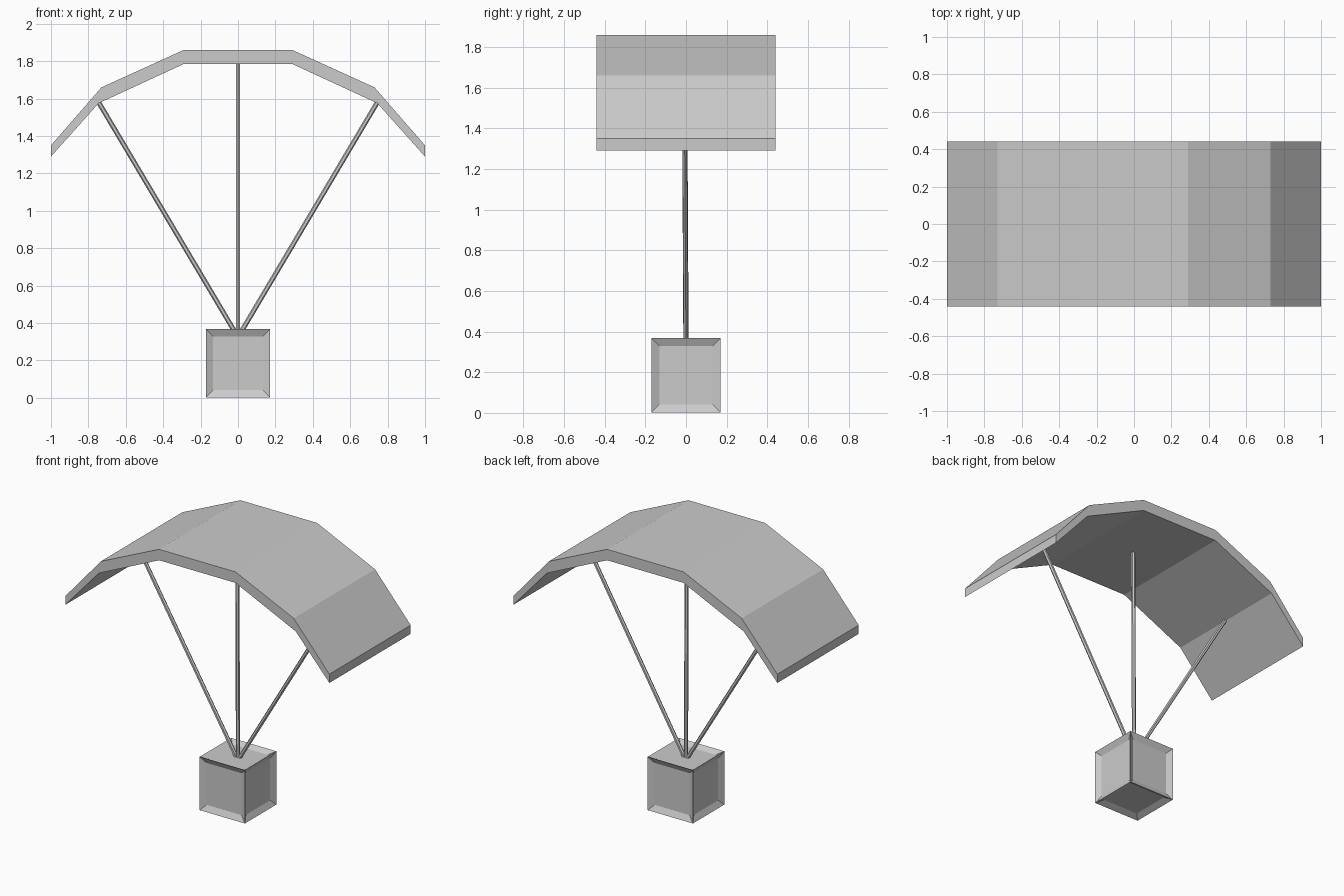
import bpy, bmesh
from mathutils import Vector, Matrix

cube = bpy.data.objects.get("Cube")
if cube:
    bpy.data.objects.remove(cube, do_unlink=True)

grey = bpy.data.materials.new("plain_grey")
grey.use_nodes = True
colour = (0.6, 0.6, 0.6, 1)
grey.diffuse_color = colour
grey.node_tree.nodes["Principled BSDF"].inputs["Base Color"].default_value = colour


def finish(name, bm):
    bmesh.ops.recalc_face_normals(bm, faces=bm.faces[:])
    mesh = bpy.data.meshes.new(name)
    bm.to_mesh(mesh)
    bm.free()
    mesh.materials.append(grey)
    obj = bpy.data.objects.new(name, mesh)
    bpy.context.collection.objects.link(obj)
    return obj


# Canopy: faceted arch extruded front to back
half_depth = 0.44
outer = [(0.29, 1.86), (0.73, 1.66), (1.0, 1.35)]
inner = [(0.29, 1.785), (0.745, 1.575), (1.0, 1.29)]


def arch(side):
    return [(-x, z) for x, z in reversed(side)] + side


bm = bmesh.new()
rows = [[bm.verts.new((x, y, z)) for x, z in arch(side)]
        for side, y in ((outer, -half_depth), (outer, half_depth),
                        (inner, half_depth), (inner, -half_depth))]
for a, b in zip(rows, rows[1:] + rows[:1]):
    for i in range(len(a) - 1):
        bm.faces.new((a[i], a[i + 1], b[i + 1], b[i]))
for end in (0, -1):
    bm.faces.new([row[end] for row in rows])
finish("canopy", bm)

# Crate: box with a recessed panel on every side
size = Vector((0.343, 0.34, 0.365))
bm = bmesh.new()
bmesh.ops.create_cube(bm, size=1, matrix=Matrix.Translation((0, 0, size.z / 2 + 0.003))
                      @ Matrix.Diagonal(size).to_4x4())
panels = bm.faces[:]
bmesh.ops.inset_individual(bm, faces=panels, thickness=0.055)
for face in panels:
    face.normal_update()
    push = -face.normal * 0.02
    for v in face.verts:
        v.co += push
finish("crate", bm)


# Cords: thin six-sided rods from the crate lid to the canopy
def cord(name, start, end, radius=0.013):
    start, end = Vector(start), Vector(end)
    along = end - start
    turn = along.to_track_quat('Z', 'Y').to_matrix().to_4x4()
    bm = bmesh.new()
    bmesh.ops.create_cone(bm, cap_ends=True, segments=6, radius1=radius, radius2=radius,
                          depth=along.length,
                          matrix=Matrix.Translation((start + end) / 2) @ turn)
    finish(name, bm)


for name, x, z in (("right_cord", -0.745, 1.58), ("middle_cord", 0, 1.79),
                   ("left_cord", 0.745, 1.58)):
    cord(name, (0.012 if x > 0 else -0.012 if x < 0 else 0, 0, 0.345), (x, -0.008, z))
